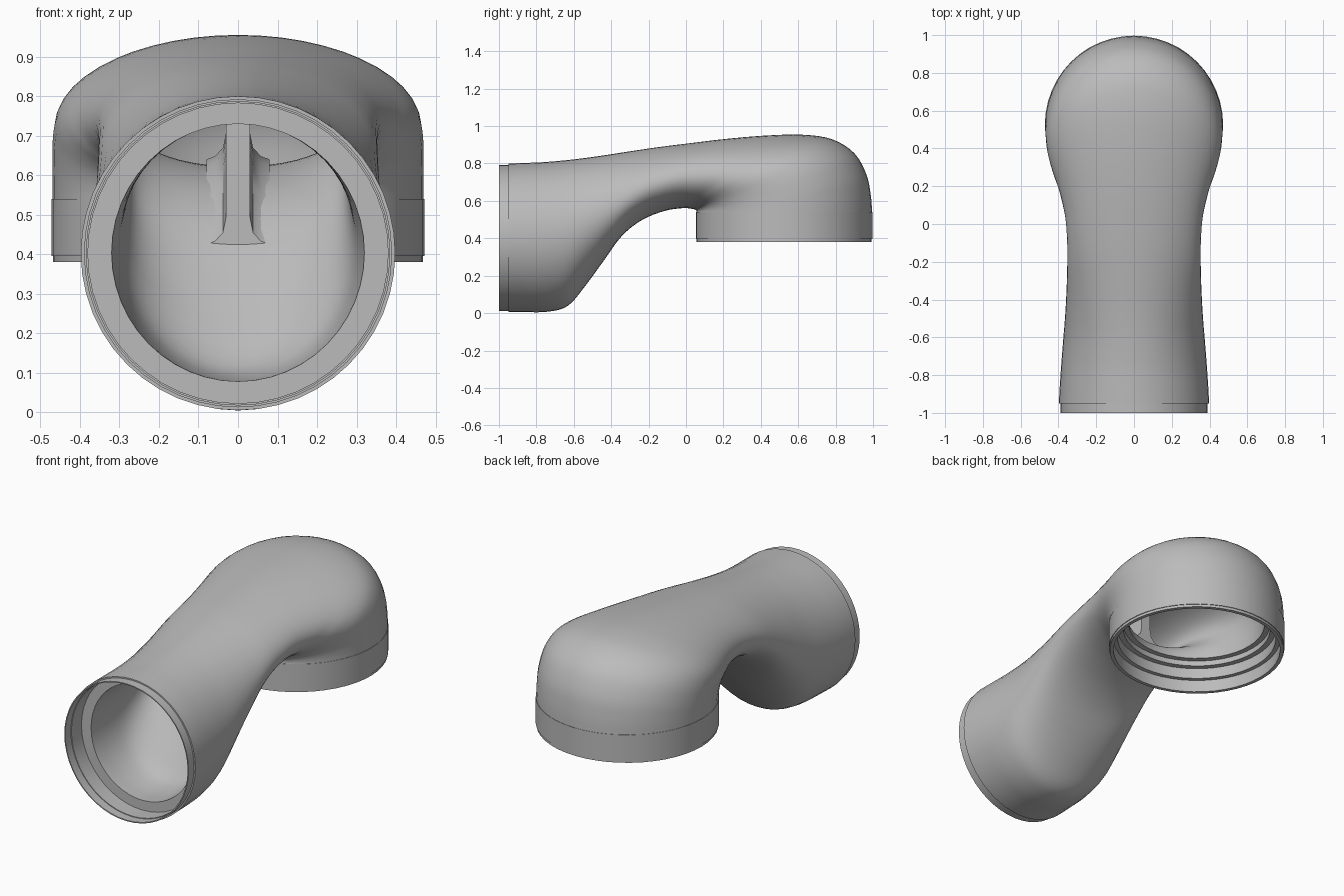
import bpy, bmesh, math
from mathutils import Vector

cube = bpy.data.objects.get("Cube")
if cube:
    bpy.data.objects.remove(cube)

SIDES = 48
grey = bpy.data.materials.new("plain grey")
grey.use_nodes = True
colour = (0.5, 0.5, 0.5, 1)
grey.diffuse_color = colour
grey.node_tree.nodes["Principled BSDF"].inputs["Base Color"].default_value = colour


def ring(s):
    """Elliptical section from its top point, bottom point (y, z) and half-width."""
    ty, tz, by, bz, w = s
    mid = Vector((0, (ty + by) / 2, (tz + bz) / 2))
    half = Vector((0, (ty - by) / 2, (tz - bz) / 2))
    angles = [2 * math.pi * i / SIDES for i in range(SIDES)]
    return [mid + half * math.cos(a) + Vector((w * math.sin(a), 0, 0)) for a in angles]


def loft(name, rings, closed=True):
    """Bridge point rings; close into a loop, or cap both ends."""
    bm = bmesh.new()
    rows = [[bm.verts.new(p) for p in r] for r in rings]
    n = len(rows[0])
    for k in range(len(rows) if closed else len(rows) - 1):
        a, b = rows[k], rows[(k + 1) % len(rows)]
        for i in range(n):
            j = (i + 1) % n
            bm.faces.new((a[i], a[j], b[j], b[i]))
    if not closed:
        bm.faces.new(rows[0])
        bm.faces.new(rows[-1])
    bmesh.ops.recalc_face_normals(bm, faces=bm.faces)
    mesh = bpy.data.meshes.new(name)
    bm.to_mesh(mesh)
    bm.free()
    mesh.materials.append(grey)
    ob = bpy.data.objects.new(name, mesh)
    bpy.context.collection.objects.link(ob)
    bpy.ops.object.select_all(action='DESELECT')
    ob.select_set(True)
    bpy.context.view_layer.objects.active = ob
    bpy.ops.object.shade_smooth_by_angle(angle=math.radians(32))
    return ob


def smooth_path(rows, steps=4):
    """Catmull-Rom interpolation through the section rows."""
    out = []
    for k in range(len(rows) - 1):
        p = [rows[max(k - 1, 0)], rows[k], rows[k + 1], rows[min(k + 2, len(rows) - 1)]]
        for s in range(steps):
            t = s / steps
            out.append([0.5 * (2 * b + (c - a) * t + (2 * a - 5 * b + 4 * c - d) * t * t
                               + (3 * b - a - 3 * c + d) * t ** 3) for a, b, c, d in zip(*p)])
    return out + [list(rows[-1])]


def inset(s, t):
    """Shrink a section by the wall thickness."""
    ty, tz, by, bz, w = s
    d = Vector((ty - by, tz - bz)).normalized() * t
    return [ty - d.x, tz - d.y, by + d.x, bz + d.y, w - t]


# Sections along the bend: top y, top z, bottom y, bottom z, half-width
sections = [
    (-.95, .80, -.95, .005, .398), (-.86, .803, -.86, .005, .393),
    (-.75, .808, -.735, .008, .385), (-.60, .822, -.63, .04, .375),
    (-.45, .842, -.535, .15, .365), (-.30, .865, -.44, .28, .358),
    (-.15, .887, -.345, .41, .354), (0, .906, -.24, .495, .353),
    (.20, .930, -.12, .545, .364), (.42, .949, -.02, .561, .398),
    (.62, .954, .03, .558, .436), (.78, .930, .05, .553, .459),
    (.90, .855, .055, .548, .468), (.965, .74, .056, .545, .47),
    (.988, .63, .056, .542, .47), (.995, .54, .055, .54, .47)]
outer = smooth_path(sections)
inner_src = outer[4:]
last = len(inner_src) - 1
inner = [inset(s, .073 + .032 * i / last) for i, s in enumerate(inner_src)]
socket = [(y, .4025 + .38, y, .4025 - .38, .38) for y in (-.86, -.95)]
loft("pipe_body", [ring(s) for s in outer + inner[::-1] + socket])

# Stepped rim of the inlet: radius, y
inlet = [(.39, -1), (.39, -.95), (.386, -.90), (.37, -.90), (.38, -.94), (.384, -.94), (.384, -1)]
inlet[2:4] = [(.39, -.93), (.380, -.93)]
loft("inlet_rim", [ring((y, .4025 + r, y, .4025 - r, r)) for r, y in inlet])

# Stepped collar of the outlet: radius, z
outlet = [(.472, .54), (.472, .395), (.468, .395), (.468, .38), (.448, .38), (.448, .45),
          (.425, .45), (.425, .51), (.395, .51), (.395, .54)]
loft("outlet_collar", [ring((.525 + r, z, .525 - r, z, r)) for r, z in outlet])

# Central divider with a flared foot following the floor: y, floor z, top z
spine = [(-.37, .425, .82), (-.31, .485, .83), (-.24, .545, .84), (-.16, .59, .85),
         (-.06, .625, .86), (.03, .64, .87), (.10, .63, .88)]
foot = [(-.03, .08), (0, .08), (.008, .058), (.03, .038), (.07, .03)]
rows = []
for y, z, top in spine:
    side = [(w, z + h) for h, w in foot] + [(.03, top)]
    rows.append([Vector((x, y, h)) for x, h in side]
                + [Vector((-x, y, h)) for x, h in reversed(side)])
loft("flow_divider", rows, closed=False)
